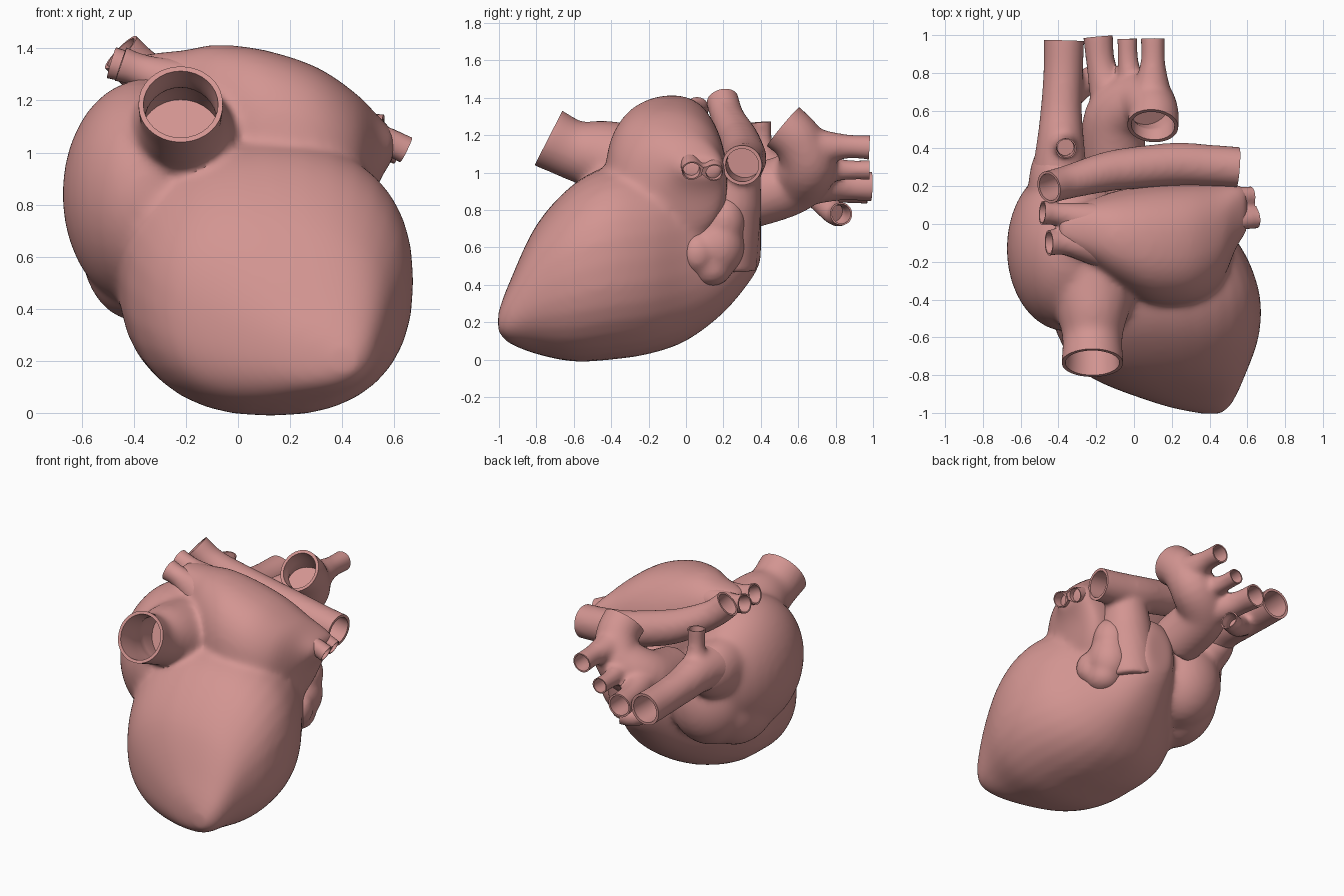
import bpy, bmesh, math
from mathutils import Vector

if "Cube" in bpy.data.objects:
    bpy.data.objects.remove(bpy.data.objects["Cube"])

flesh = bpy.data.materials.new("muscle pink")
flesh.use_nodes = True
COLOUR = (0.65, 0.30, 0.285, 1)
flesh.diffuse_color = COLOUR
flesh.node_tree.nodes["Principled BSDF"].inputs["Base Color"].default_value = COLOUR

SIDES = 32


def spline(points, steps=6):
    """Catmull-Rom samples through tuples of any length."""
    out = []
    last = len(points) - 1
    for i in range(last):
        a, b = points[max(i - 1, 0)], points[i]
        c, d = points[i + 1], points[min(i + 2, last)]
        for s in range(steps):
            t = s / steps
            out.append([0.5 * (2 * q + (r - p) * t + (2 * p - 5 * q + 4 * r - w) * t * t
                               + (3 * q - p - 3 * r + w) * t ** 3)
                        for p, q, r, w in zip(a, b, c, d)])
    return out + [list(points[-1])]


def skin(bm, rings):
    """Closed skin over a row of rings."""
    loops = [[bm.verts.new(p) for p in ring] for ring in rings]
    n = len(loops[0])
    for a, b in zip(loops, loops[1:]):
        for i in range(n):
            j = (i + 1) % n
            bm.faces.new((a[i], a[j], b[j], b[i]))
    bm.faces.new(loops[0][::-1])
    bm.faces.new(loops[-1])


def loft(bm, axis, sections):
    """Rounded sections (position, low side, high side, low z, high z)."""
    rings = []
    for pos, lo, hi, bottom, top in spline(sections):
        ring = []
        for k in range(SIDES):
            ang = math.tau * k / SIDES
            c, s = math.cos(ang), math.sin(ang)
            c = math.copysign(abs(c) ** 0.85, c)
            s = math.copysign(abs(s) ** 0.85, s)
            side = (lo + hi) / 2 + (hi - lo) / 2 * c
            z = (bottom + top) / 2 + (top - bottom) / 2 * s
            ring.append((side, pos, z) if axis == "y" else (pos, side, z))
        rings.append(ring)
    skin(bm, rings)


def blob(bm, centre, radii):
    made = bmesh.ops.create_uvsphere(bm, u_segments=32, v_segments=20, radius=1)["verts"]
    for v in made:
        v.co = Vector([c + r * p for c, r, p in zip(centre, radii, v.co)])


def sweep(bm, stations):
    """Round rings on (centre, radius) stations without twist."""
    pts = [p for p, r in stations]
    rings, old, turn = [], None, None
    for i, (p, r) in enumerate(stations):
        t = (pts[min(i + 1, len(pts) - 1)] - pts[max(i - 1, 0)]).normalized()
        turn = t.to_track_quat("Z", "Y") if old is None else old.rotation_difference(t) @ turn
        old = t
        rings.append([p + turn @ Vector((r * math.cos(math.tau * k / SIDES),
                                         r * math.sin(math.tau * k / SIDES), 0))
                      for k in range(SIDES)])
    skin(bm, rings)


def vessel(bm, cutters, path, depth=0.2, wall=0.82):
    """Tube whose first point is an open, hollow end."""
    st = [(Vector(p[:3]), p[3]) for p in spline(path)]
    out = (st[0][0] - st[1][0]).normalized()
    end, r = st[0]
    sweep(bm, [(end + out * 0.05, r)] + st)
    bore, run = [], 0
    for i, (p, rad) in enumerate(st):
        run += (p - st[i - 1][0]).length if i else 0
        if run > depth:
            break
        bore.append((p, min(rad, r * 1.1) * wall))
    cap = [(end + out * 0.12, r * 1.25), (end + out * 0.001, r * 1.25)]
    cut = bmesh.new()
    sweep(cut, cap + bore)
    cutters.append(cut)


def to_object(bm, name):
    bmesh.ops.recalc_face_normals(bm, faces=bm.faces[:])
    me = bpy.data.meshes.new(name)
    bm.to_mesh(me)
    bm.free()
    ob = bpy.data.objects.new(name, me)
    bpy.context.scene.collection.objects.link(ob)
    return ob


def finish(name, bm, cutters=(), smooth=8):
    """Fuse the shells, soften the joins, then bore the open ends."""
    ob = to_object(bm, name)
    fuse = ob.modifiers.new("fuse", "REMESH")
    fuse.mode = "VOXEL"
    fuse.voxel_size = 0.017
    soft = ob.modifiers.new("soften", "SMOOTH")
    soft.factor, soft.iterations = 0.5, smooth
    tools = []
    for cut in cutters:
        tool = to_object(cut, "bore_cutter")
        tool.hide_render = True
        tools.append(tool)
        mod = ob.modifiers.new("bore", "BOOLEAN")
        mod.operation, mod.solver, mod.object = "DIFFERENCE", "EXACT", tool
    bpy.context.view_layer.update()
    done = bpy.data.meshes.new_from_object(
        ob.evaluated_get(bpy.context.evaluated_depsgraph_get()))
    ob.modifiers.clear()
    ob.data = done
    done.materials.clear()
    done.materials.append(flesh)
    for poly in done.polygons:
        poly.material_index = 0
    for tool in tools:
        bpy.data.objects.remove(tool)
    bpy.ops.object.select_all(action="DESELECT")
    ob.select_set(True)
    bpy.context.view_layer.objects.active = ob
    bpy.ops.object.shade_smooth_by_angle(angle=math.radians(40))


# Ventricles: one tapering mass ending in the apex
bm, cuts = bmesh.new(), []
loft(bm, "y", [(-1.005, 0.36, 0.46, 0.15, 0.25), (-0.95, 0.12, 0.52, 0.09, 0.40),
               (-0.8, -0.25, 0.59, 0.03, 0.72), (-0.6, -0.40, 0.66, -0.01, 0.94),
               (-0.4, -0.45, 0.67, 0.0, 1.04), (-0.2, -0.45, 0.61, 0.03, 1.05),
               (0, -0.33, 0.49, 0.1, 1.05), (0.2, -0.15, 0.38, 0.25, 0.95),
               (0.35, -0.04, 0.28, 0.43, 0.9), (0.4, 0.02, 0.22, 0.53, 0.8)])
# Left atrium dome
loft(bm, "x", [(-0.4, -0.1, 0.06, 1.28, 1.37), (-0.3, -0.16, 0.10, 1.15, 1.385),
               (-0.2, -0.23, 0.14, 0.95, 1.395),
               (-0.08, -0.33, 0.18, 0.7, 1.415), (0.1, -0.42, 0.21, 0.6, 1.395),
               (0.3, -0.42, 0.22, 0.6, 1.33), (0.45, -0.33, 0.22, 0.65, 1.23),
               (0.54, -0.13, 0.21, 0.88, 1.14), (0.6, -0.04, 0.19, 0.98, 1.08)])
# Right atrium with its pouch hanging at the back, and the great front vein
blob(bm, (-0.36, -0.13, 0.84), (0.315, 0.44, 0.44))
blob(bm, (-0.28, 0.14, 0.68), (0.26, 0.25, 0.3))
blob(bm, (-0.38, -0.02, 0.63), (0.22, 0.3, 0.28))
blob(bm, (-0.4, 0.2, 0.95), (0.16, 0.27, 0.19))
vessel(bm, cuts, [(-0.22, -0.735, 1.185, 0.167), (-0.22, -0.6, 1.12, 0.16),
                  (-0.22, -0.45, 1.085, 0.2), (-0.22, -0.25, 1.0, 0.27)], 0.42, 0.86)
finish("ventricles_and_atria", bm, cuts, 22)

# Great rear vein with its two side stubs
bm, cuts = bmesh.new(), []
vessel(bm, cuts, [(-0.37, 0.97, 0.94, 0.107), (-0.375, 0.8, 0.945, 0.105),
                  (-0.385, 0.6, 0.965, 0.11),
                  (-0.39, 0.4, 0.99, 0.13), (-0.4, 0.1, 0.95, 0.17)], 0.25)
vessel(bm, cuts, [(-0.36, 0.4, 1.27, 0.058), (-0.365, 0.41, 1.15, 0.056),
                  (-0.38, 0.43, 1.0, 0.1)], 0.15)
vessel(bm, cuts, [(-0.1, 0.83, 0.78, 0.064), (-0.2, 0.79, 0.785, 0.064),
                  (-0.36, 0.67, 0.92, 0.08)], 0.12)
finish("rear_vein", bm, cuts)

# Two small lung veins at each side of the dome
bm, cuts = bmesh.new(), []
vessel(bm, cuts, [(-0.485, 0.06, 1.345, 0.065), (-0.38, 0.05, 1.315, 0.065),
                  (-0.15, 0, 1.26, 0.12)], 0.14)
vessel(bm, cuts, [(-0.45, -0.1, 1.34, 0.07), (-0.35, -0.1, 1.305, 0.07),
                  (-0.12, -0.12, 1.22, 0.14)], 0.14)
vessel(bm, cuts, [(0.645, 0.03, 1.01, 0.056), (0.55, 0.02, 1.05, 0.058),
                  (0.35, 0, 1.08, 0.1)], 0.12)
vessel(bm, cuts, [(0.62, 0.15, 1.0, 0.052), (0.53, 0.14, 1.04, 0.056),
                  (0.35, 0.1, 1.08, 0.09)], 0.12)
finish("lung_veins", bm, cuts)

# Lobed appendage on the left rear flank
bm = bmesh.new()
for centre, radii in [((0.35, 0.17, 0.61), (0.14, 0.145, 0.17)),
                      ((0.42, 0.06, 0.57), (0.09, 0.09, 0.11)),
                      ((0.36, 0.13, 0.49), (0.11, 0.12, 0.10)),
                      ((0.36, 0.2, 0.74), (0.12, 0.12, 0.15))]:
    blob(bm, centre, radii)
finish("left_appendage", bm, smooth=14)

# Lung artery crossing behind the dome, open at both ends, with its trunk
bm, cuts = bmesh.new(), []
vessel(bm, cuts, [(-0.45, 0.195, 1.385, 0.088), (-0.34, 0.225, 1.29, 0.09),
                  (-0.1, 0.285, 1.17, 0.108), (0.2, 0.315, 1.085, 0.115)])
vessel(bm, cuts, [(0.55, 0.3, 1.04, 0.108), (0.4, 0.31, 1.055, 0.11),
                  (0.2, 0.315, 1.085, 0.115), (-0.1, 0.285, 1.17, 0.108)], 0.25)
sweep(bm, [(Vector((0.3, 0.27, 1.04)), 0.13), (Vector((0.27, 0.24, 0.85)), 0.165),
           (Vector((0.2, 0.2, 0.5)), 0.18)])
finish("lung_artery", bm, cuts)

# Main artery arch with three branches
bm, cuts = bmesh.new(), []
vessel(bm, cuts, [(0.1, 0.52, 1.245, 0.137), (0.1, 0.6, 1.17, 0.134),
                  (0.04, 0.65, 1.04, 0.155), (-0.1, 0.56, 0.94, 0.165),
                  (-0.1, 0.3, 0.86, 0.17)], 0.2, 0.84)
vessel(bm, cuts, [(0.1, 0.98, 1.135, 0.066), (0.1, 0.84, 1.14, 0.068),
                  (0.09, 0.66, 1.13, 0.12)], 0.15)
vessel(bm, cuts, [(-0.035, 0.98, 1.015, 0.054), (-0.03, 0.85, 1.015, 0.056),
                  (0, 0.66, 1.02, 0.09)], 0.15)
vessel(bm, cuts, [(-0.19, 0.99, 0.925, 0.08), (-0.17, 0.82, 0.93, 0.08),
                  (-0.1, 0.6, 0.94, 0.13)], 0.18)
finish("main_artery", bm, cuts)
